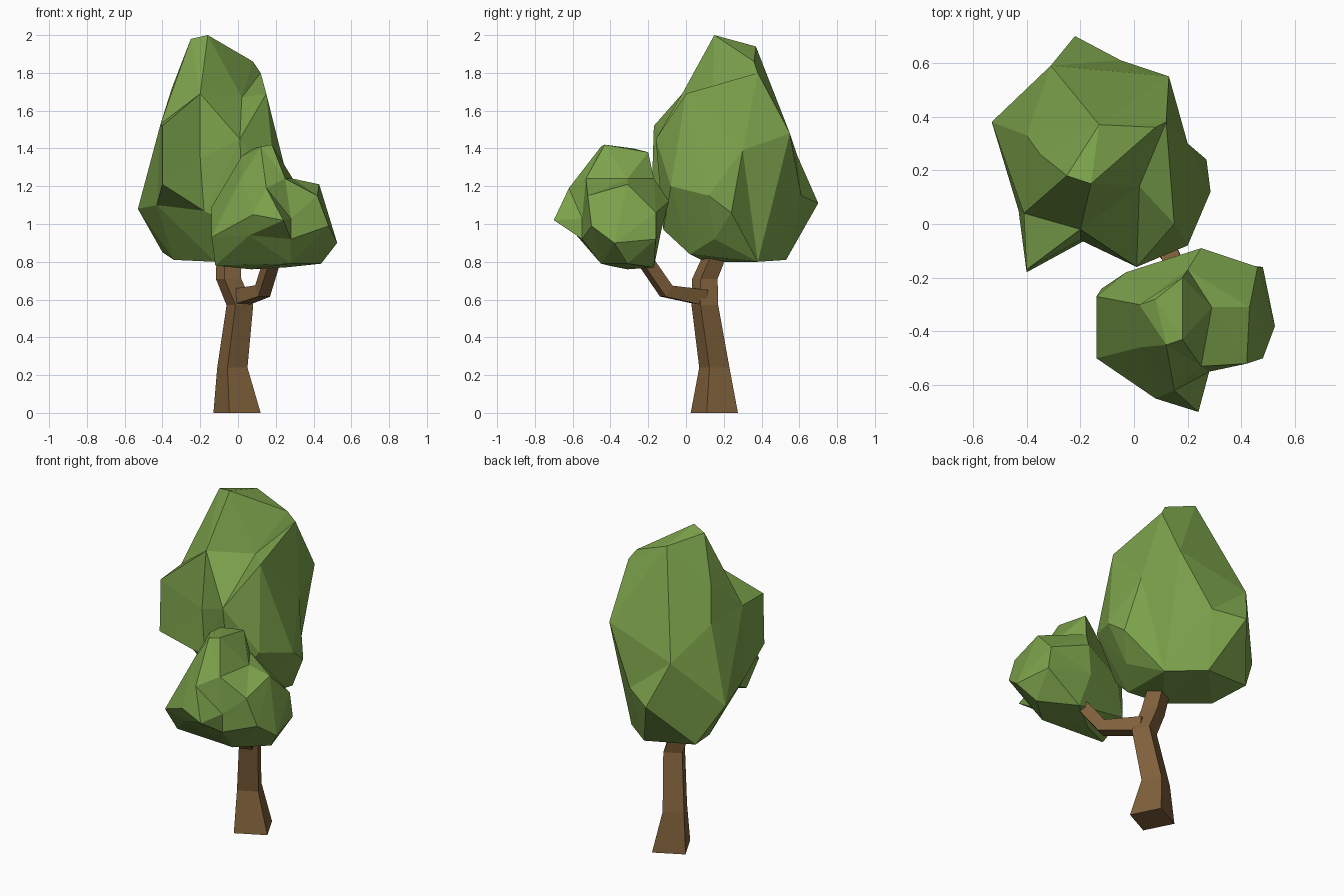
import bpy, bmesh
from math import cos, sin, radians
from mathutils import Vector


def material(name, rgb):
    m = bpy.data.materials.new(name)
    m.diffuse_color = (*rgb, 1)
    return m


LEAF = material("leaf green", (0.20, 0.36, 0.07))
BARK = material("bark brown", (0.22, 0.12, 0.045))


def finish(bm, name, mat):
    bmesh.ops.recalc_face_normals(bm, faces=bm.faces)
    me = bpy.data.meshes.new(name)
    bm.to_mesh(me)
    bm.free()
    me.materials.append(mat)
    bpy.context.collection.objects.link(bpy.data.objects.new(name, me))


def crown(name, centre, scale, points, dents=()):
    """Faceted blob: wrap the points on a sphere, then move them out to their real places.
    Each dent is a pair of points whose ridge is turned into a valley."""
    bm = bmesh.new()
    c, place = Vector(centre), {}
    for p in points:
        d = Vector(p) - c
        v = bm.verts.new(Vector([a / s for a, s in zip(d, scale)]).normalized())
        place[v] = Vector(p)
    verts = {p: v for p, v in zip(points, place)}
    bmesh.ops.convex_hull(bm, input=bm.verts[:])
    for v, p in place.items():
        if v.is_valid:
            v.co = p
    for a, b in dents:
        edge = bm.edges.get((verts[a], verts[b]))
        if edge:
            bmesh.utils.edge_rotate(edge)
    finish(bm, name, LEAF)


def limb(name, path, tilt):
    """Four-sided limb through (centre, side length) stations."""
    bm = bmesh.new()
    rings = []
    for i, (c, side) in enumerate(path):
        a, b = path[max(i - 1, 0)][0], path[min(i + 1, len(path) - 1)][0]
        turn = Vector((0, 0, 1)).rotation_difference(Vector(b) - Vector(a))
        ring = []
        for k in range(4):
            t = radians(27 + 45 + 90 * k)
            v = Vector((cos(t), sin(t), 0)) * side * 0.7071
            if tilt:
                v = turn @ v
            ring.append(bm.verts.new(Vector(c) + v))
        rings.append(ring)
    for r, s in zip(rings, rings[1:]):
        for k in range(4):
            bm.faces.new((r[k], r[(k + 1) % 4], s[(k + 1) % 4], s[k]))
    bm.faces.new(rings[0])
    bm.faces.new(rings[-1])
    finish(bm, name, BARK)


# Trunk with the upright limb into the large crown
limb("trunk", [((-0.005, 0.15, 0), 0.186), ((-0.03, 0.15, 0.24), 0.119),
               ((0.01, 0.10, 0.57), 0.105), ((-0.05, 0.10, 0.71), 0.10),
               ((-0.05, 0.19, 0.92), 0.09)], False)

# Side branch into the small crown
limb("branch", [((0.01, 0.09, 0.612), 0.085), ((0.13, -0.105, 0.645), 0.07),
                ((0.20, -0.26, 0.87), 0.065)], True)

# Large crown, listed from top to bottom
crown("large_crown", (-0.10, 0.22, 1.30), (0.4, 0.42, 0.6), [
    (-0.16, 0.15, 2.0), (-0.25, 0.18, 1.98), (-0.13, 0.37, 1.94),
    (0.08, 0.36, 1.86), (0.12, 0.38, 1.80),
    (-0.35, 0.26, 1.72), (-0.20, -0.02, 1.69), (0.02, 0.14, 1.67), (0.15, 0.0, 1.69),
    (-0.41, 0.04, 1.53), (-0.40, -0.17, 1.52), (-0.40, 0.33, 1.52), (0.13, 0.55, 1.48),
    (0.01, -0.16, 1.45), (-0.31, 0.59, 1.36), (0.20, 0.30, 1.39), (-0.20, -0.06, 1.35),
    (-0.40, -0.18, 1.21), (-0.43, 0.05, 1.10), (0.20, -0.08, 1.20),
    (0.285, 0.12, 1.15), (0.27, 0.24, 1.06), (-0.05, 0.61, 1.15),
    (-0.22, 0.70, 1.11), (-0.53, 0.38, 1.08), (-0.18, -0.06, 1.07), (0.03, -0.12, 0.97),
    (-0.40, 0.48, 0.85), (0.18, 0.15, 0.92), (0.06, 0.02, 0.84),
    (-0.34, 0.26, 0.81), (-0.09, 0.53, 0.81), (0.10, 0.38, 0.80), (-0.12, 0.10, 0.80)],
    dents=[((-0.20, -0.02, 1.69), (0.15, 0.0, 1.69)),
           ((0.13, 0.55, 1.48), (0.27, 0.24, 1.06))])

# Small crown, listed from top to bottom
crown("small_crown", (0.18, -0.36, 1.03), (0.32, 0.28, 0.32), [
    (0.18, -0.43, 1.42), (0.12, -0.45, 1.41), (0.08, -0.28, 1.40),
    (0.02, -0.30, 1.36), (0.18, -0.20, 1.38),
    (0.29, -0.31, 1.24), (0.43, -0.31, 1.21), (0.25, -0.53, 1.24),
    (0.02, -0.46, 1.25), (0.15, -0.62, 1.19), (0.20, -0.17, 1.24),
    (0.42, -0.52, 1.15), (-0.14, -0.27, 1.09), (-0.03, -0.18, 1.05),
    (0.25, -0.09, 1.12), (0.46, -0.16, 1.06), (0.24, -0.70, 1.02),
    (0.08, -0.65, 1.05), (0.28, -0.55, 1.03), (0.48, -0.50, 0.99),
    (-0.14, -0.50, 0.93), (0.06, -0.58, 0.94), (0.28, -0.55, 0.92),
    (0.525, -0.38, 0.90), (0.48, -0.16, 0.92), (0.20, -0.13, 0.97),
    (-0.12, -0.41, 0.78), (-0.12, -0.24, 0.86), (0.07, -0.31, 0.76), (0.28, -0.45, 0.79),
    (0.44, -0.31, 0.79), (0.25, -0.17, 0.77)])
